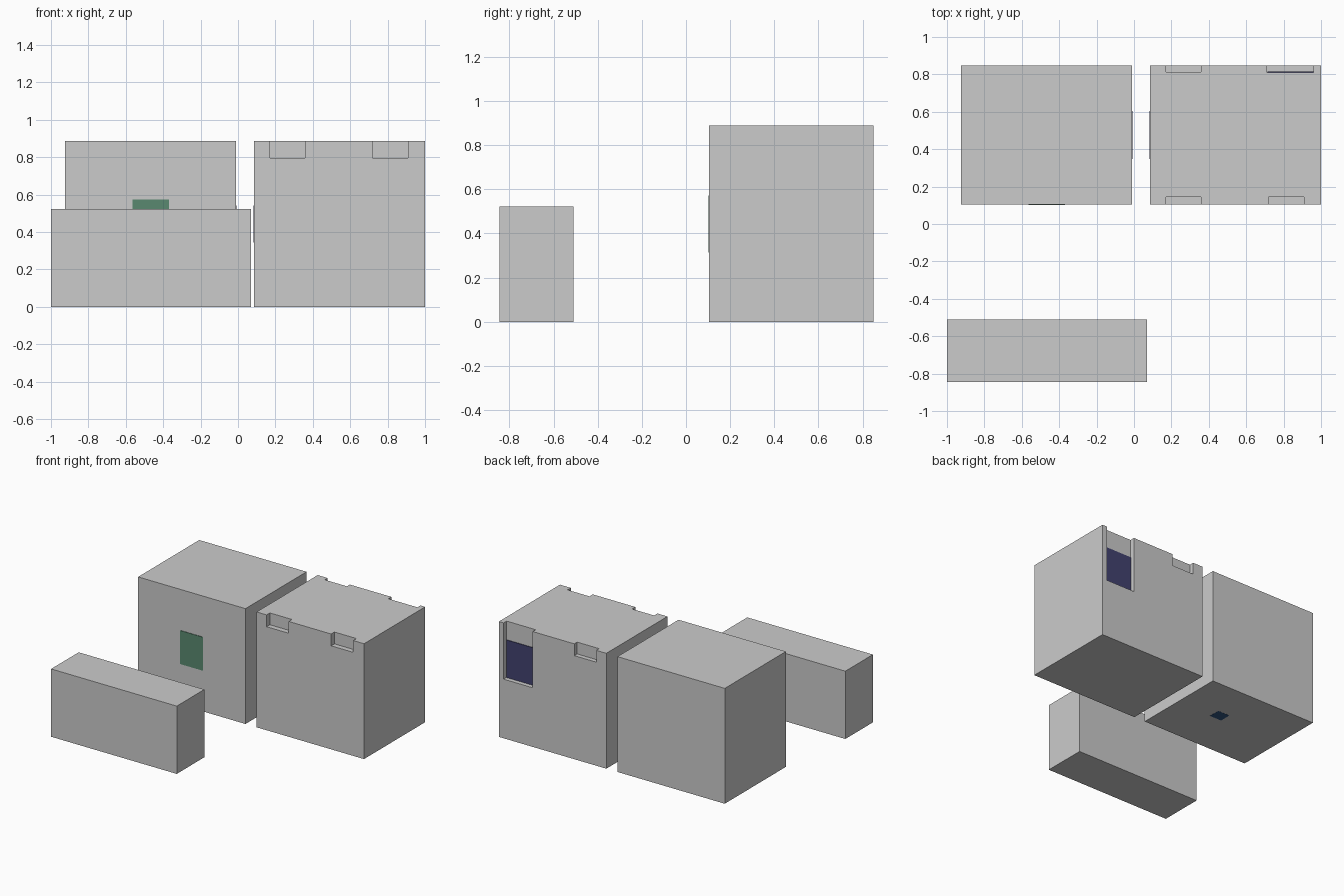
import bpy

if "Cube" in bpy.data.objects:
    bpy.data.objects.remove(bpy.data.objects["Cube"])


def box(name, lo, hi, mat=None):
    """Axis-aligned box between two corners."""
    size = [b - a for a, b in zip(lo, hi)]
    mid = [(a + b) / 2 for a, b in zip(lo, hi)]
    bpy.ops.mesh.primitive_cube_add(size=1)
    ob = bpy.context.object
    ob.name = ob.data.name = name
    for v in ob.data.vertices:
        v.co = [c * s + m for c, s, m in zip(v.co, size, mid)]
    if mat:
        ob.data.materials.append(mat)
    return ob


def material(name, rgb):
    m = bpy.data.materials.new(name)
    m.diffuse_color = (*rgb, 1)
    m.use_nodes = True
    m.node_tree.nodes["Principled BSDF"].inputs["Base Color"].default_value = m.diffuse_color
    return m


def cut(target, lo, hi):
    """Carve a box-shaped recess out of the target."""
    cutter = box("recess_cutter", lo, hi)
    mod = target.modifiers.new("recess", 'BOOLEAN')
    mod.operation = 'DIFFERENCE'
    mod.solver = 'EXACT'
    mod.object = cutter
    bpy.context.view_layer.objects.active = target
    bpy.ops.object.modifier_apply(modifier=mod.name)
    bpy.data.objects.remove(cutter)


green = material("panel_green", (0.10, 0.25, 0.16))
navy = material("panel_navy", (0.055, 0.055, 0.16))
blue = material("panel_blue", (0.03, 0.09, 0.22))

# Three main blocks
box("low_block", (-1, -0.845, 0), (0.07, -0.51, 0.522))
box("left_block", (-0.924, 0.105, 0), (-0.01, 0.848, 0.888))
right = box("right_block", (0.085, 0.105, 0), (1, 0.848, 0.888))

# Notches along the top edges of the right block, and the tall rear recess
for x in (0.17, 0.72):
    cut(right, (x, 0.0, 0.797), (x + 0.188, 0.145, 1))
cut(right, (0.17, 0.813, 0.797), (0.358, 1, 1))
cut(right, (0.712, 0.811, 0.455), (0.96, 1, 1))

# Coloured panel inside the rear recess
box("rear_panel", (0.713, 0.808, 0.456), (0.959, 0.816, 0.745), navy)

# Thin panels on the block faces
box("front_panel", (-0.563, 0.101, 0.315), (-0.37, 0.107, 0.573), green)
box("left_block_side_panel", (-0.012, 0.347, 0.345), (-0.007, 0.605, 0.543), navy)
box("right_block_side_panel", (0.082, 0.347, 0.345), (0.087, 0.605, 0.543), navy)
box("underside_panel", (-0.41, 0.46, -0.001), (-0.31, 0.55, 0.003), blue)
